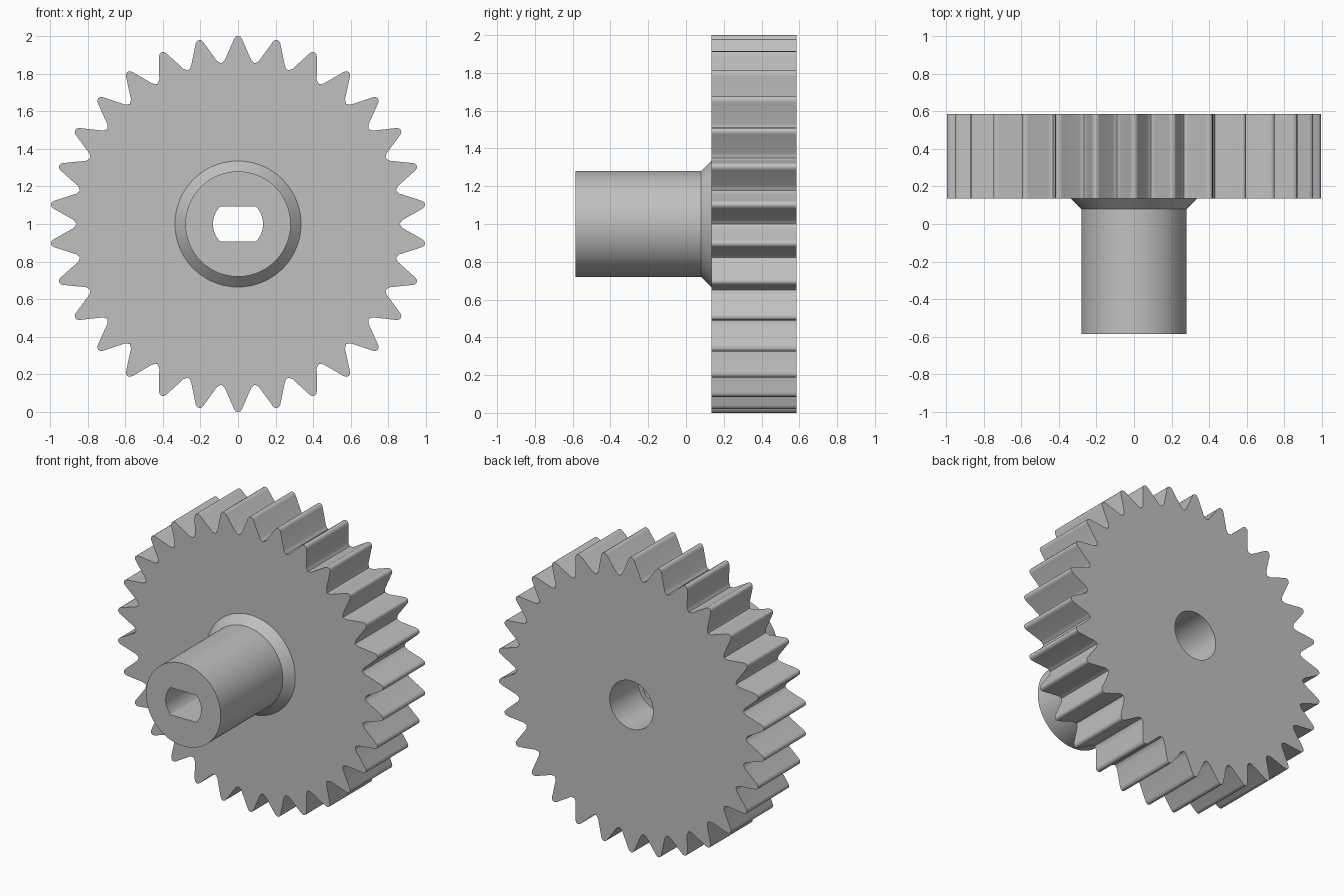
import bpy
import bmesh
from math import sin, cos, atan2, hypot, radians, tau

cube = bpy.data.objects.get("Cube")
if cube:
    bpy.data.objects.remove(cube, do_unlink=True)

TEETH = 30
PITCH = tau / TEETH
CENTRE_Z = 1.0

# Half a tooth, from the rounded tip to the root: (sideways offset, height)
HALF_TOOTH = [(0, 1.0), (0.012, 0.996), (0.021, 0.984), (0.07, 0.872), (0.079, 0.863)]
ROOT_RADIUS = 0.859


def teeth_outline():
    """Polar half tooth, mirrored and repeated round the wheel."""
    half = [(atan2(x, h), hypot(x, h)) for x, h in HALF_TOOTH]
    tooth = half + [(PITCH / 2, ROOT_RADIUS)]
    tooth += [(PITCH - a, r) for a, r in reversed(half[1:])]
    return [(r * sin(a + i * PITCH), r * cos(a + i * PITCH))
            for i in range(TEETH) for a, r in tooth]


TEETH_LOOP = teeth_outline()
SIDES = len(TEETH_LOOP)


def circle(radius, flat=None):
    """Circle outline, optionally cut by two level flats."""
    limit = flat or radius
    points = []
    for i in range(SIDES):
        a = tau * i / SIDES
        points.append((radius * sin(a), max(-limit, min(limit, radius * cos(a)))))
    return points


slot = circle(0.133, 0.092)
bore = circle(0.163)
hub = circle(0.28)
flare = circle(0.335)

# Sections in order round the solid: wheel, bore, keyed slot, hub, flare
FRONT, STEP, NECK, WHEEL, BACK = -0.585, 0.28, 0.08, 0.135, 0.585
sections = [
    (flare, WHEEL), (TEETH_LOOP, WHEEL), (TEETH_LOOP, BACK),
    (bore, BACK), (bore, STEP), (slot, STEP),
    (slot, FRONT), (hub, FRONT), (hub, NECK),
]

bm = bmesh.new()
rings = [[bm.verts.new((x, y, z + CENTRE_Z)) for x, z in outline]
         for outline, y in sections]
for a, b in zip(rings, rings[1:] + rings[:1]):
    for i in range(SIDES):
        j = (i + 1) % SIDES
        bm.faces.new((a[i], a[j], b[j], b[i]))
bmesh.ops.recalc_face_normals(bm, faces=bm.faces)

mesh = bpy.data.meshes.new("gear_with_hub")
bm.to_mesh(mesh)
bm.free()
gear = bpy.data.objects.new("gear_with_hub", mesh)
bpy.context.collection.objects.link(gear)

# Plain grey
grey = bpy.data.materials.new("plain_grey")
grey.use_nodes = True
colour = (0.53, 0.53, 0.53, 1)
grey.diffuse_color = colour
grey.node_tree.nodes["Principled BSDF"].inputs["Base Color"].default_value = colour
mesh.materials.append(grey)

# Smooth curves, crisp corners
bpy.ops.object.select_all(action="DESELECT")
gear.select_set(True)
bpy.context.view_layer.objects.active = gear
bpy.ops.object.shade_smooth_by_angle(angle=radians(38))
